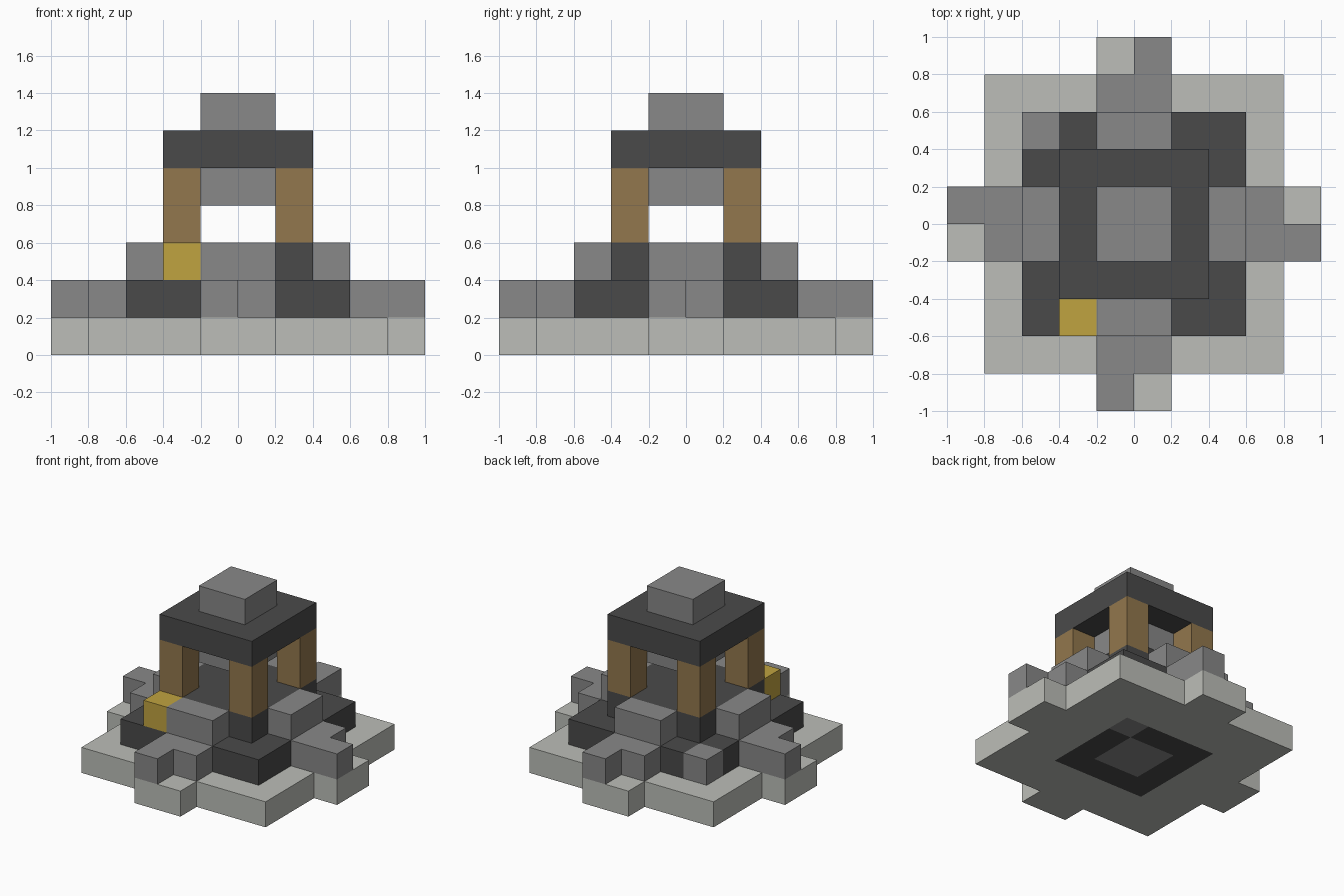
import bpy, bmesh
from mathutils import Vector

cube = bpy.data.objects.get("Cube")
if cube:
    bpy.data.objects.remove(cube, do_unlink=True)

UNIT = 0.2  # edge length of one block


def material(name, rgb):
    """Flat material from 0-255 display values."""
    lin = [((c / 255 + 0.055) / 1.055) ** 2.4 for c in rgb]
    mat = bpy.data.materials.new(name)
    mat.use_nodes = True
    mat.diffuse_color = (*lin, 1)
    bsdf = mat.node_tree.nodes["Principled BSDF"]
    bsdf.inputs["Base Color"].default_value = (*lin, 1)
    bsdf.inputs["Roughness"].default_value = 0.9
    return mat


pale_stone = material("pale_stone", (188, 190, 184))
grey_stone = material("grey_stone", (136, 136, 136))
dark_stone = material("dark_stone", (74, 74, 74))
wood = material("wood", (146, 119, 77))
gold = material("gold", (192, 163, 64))


def box(x0, x1, y0, y1, z0, z1):
    """Set of block cells filling a range."""
    return {(x, y, z) for x in range(x0, x1) for y in range(y0, y1) for z in range(z0, z1)}


def turned(cells):
    """Repeat cells in four quarter turns about the middle."""
    result = set()
    for _ in range(4):
        cells = {(-y - 1, x, z) for x, y, z in cells}
        result |= cells
    return result


def build(name, cells, mat):
    """Make the outer skin of a set of blocks, with flat areas merged."""
    bm = bmesh.new()
    for cell in cells:
        centre = Vector(cell) + Vector((0.5, 0.5, 0.5))
        for axis in range(3):
            for sign in (-1, 1):
                n = Vector((0, 0, 0))
                n[axis] = sign
                if tuple(int(c + d) for c, d in zip(cell, n)) in cells:
                    continue
                u = Vector((n.y, n.z, n.x))
                v = n.cross(u)
                mid = centre + n / 2
                bm.faces.new([bm.verts.new((mid + (a * u + b * v) / 2) * UNIT)
                              for a, b in ((-1, -1), (1, -1), (1, 1), (-1, 1))])
    bmesh.ops.remove_doubles(bm, verts=bm.verts, dist=0.001)
    bmesh.ops.dissolve_limit(bm, angle_limit=0.01, verts=bm.verts, edges=bm.edges)
    mesh = bpy.data.meshes.new(name)
    bm.to_mesh(mesh)
    bm.free()
    mesh.materials.append(mat)
    obj = bpy.data.objects.new(name, mesh)
    bpy.context.collection.objects.link(obj)


# Base slab with a tab on each side, around a patterned floor
core = box(-2, 2, -2, 2, 0, 1)
floor_inlay = box(-1, 1, -1, 1, 0, 1) | {(1, 1, 0)}
build("base_slab", (box(-4, 4, -4, 4, 0, 1) - core) | turned(box(-1, 1, -5, -4, 0, 1)), pale_stone)
build("floor_ring", core - floor_inlay, dark_stone)
build("floor_inlay", floor_inlay, grey_stone)

# Stairs on four sides: low half step, full step, upper step
stairs = turned(box(-1, 0, -5, -4, 1, 2) | box(-1, 1, -4, -2, 1, 2) | box(-1, 1, -3, -2, 2, 3))
build("stairs", stairs, grey_stone)

# Dark plinth, with one odd corner stone
corner_stone = {(-3, 2, 1)}
plinth = box(-3, 3, -3, 3, 1, 2) | box(-2, 2, -2, 2, 2, 3)
build("plinth", plinth - stairs - corner_stone, dark_stone)
build("corner_stone", corner_stone, grey_stone)

# Gold block beside the front stairs
build("gold_block", {(-2, -3, 2)}, gold)

# Four posts carrying the roof
for side, x in (("right", -2), ("left", 1)):
    for end, y in (("front", -2), ("back", 1)):
        build(f"{end}_{side}_post", box(x, x + 1, y, y + 1, 3, 5), wood)
build("roof", box(-2, 2, -2, 2, 5, 6), dark_stone)
build("roof_cap", box(-1, 1, -1, 1, 6, 7), grey_stone)
build("hanging_block", box(-1, 1, -1, 1, 4, 5), grey_stone)
